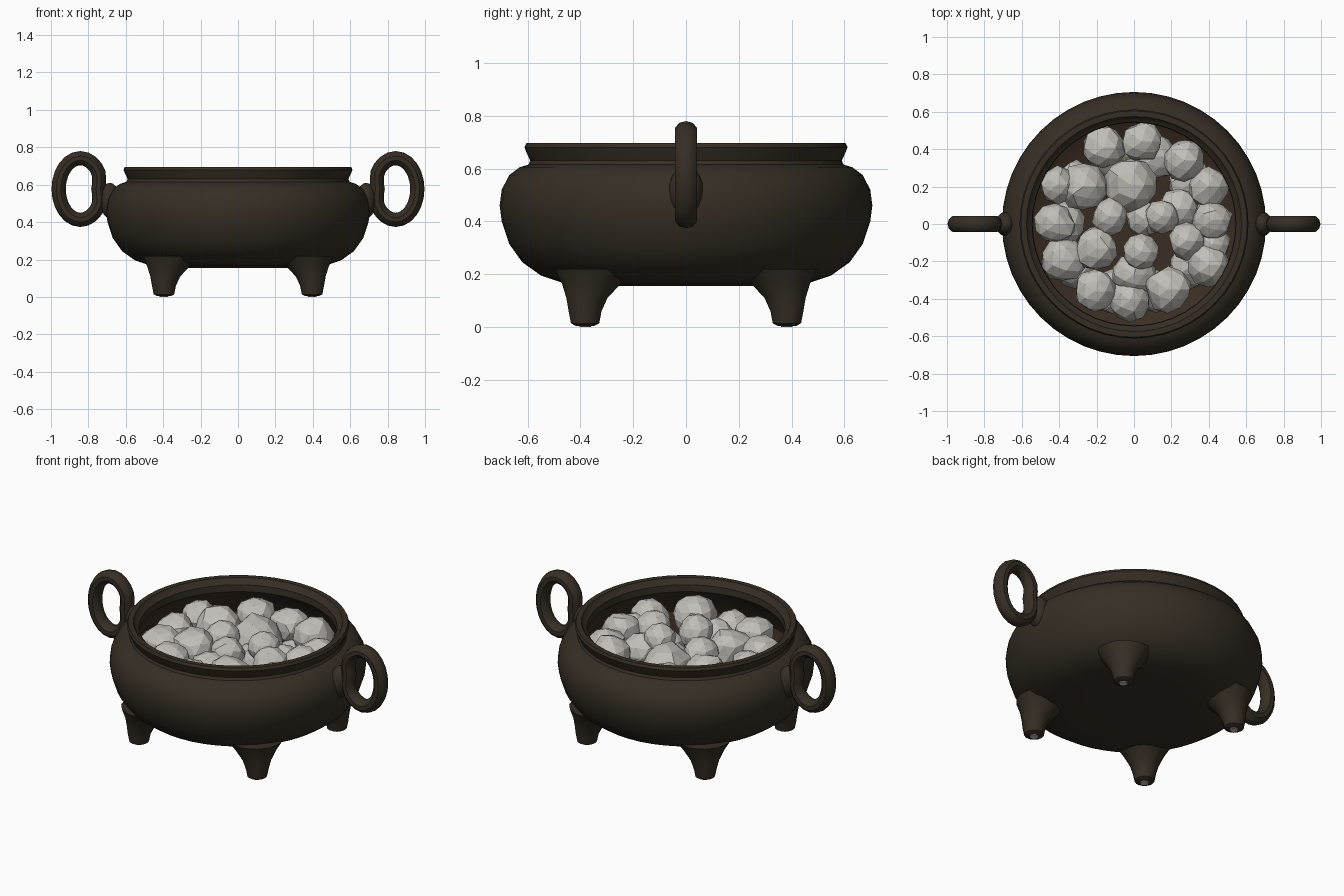
import bpy, bmesh, math, random
from mathutils import Vector, noise

if "Cube" in bpy.data.objects:
    bpy.data.objects.remove(bpy.data.objects["Cube"])

random.seed(4)

def material(name, rgb):
    m = bpy.data.materials.new(name)
    m.diffuse_color = (*rgb, 1)
    m.use_nodes = True
    m.node_tree.nodes["Principled BSDF"].inputs["Base Color"].default_value = m.diffuse_color
    return m

IRON = material("dark bronze", (0.036, 0.027, 0.018))
INNER = material("inner brown", (0.042, 0.026, 0.016))
STONE = material("pale stone", (0.53, 0.52, 0.48))

def make(name, bm, mats, smooth=True):
    bmesh.ops.recalc_face_normals(bm, faces=bm.faces)
    me = bpy.data.meshes.new(name)
    bm.to_mesh(me)
    bm.free()
    for m in mats:
        me.materials.append(m)
    ob = bpy.data.objects.new(name, me)
    bpy.context.collection.objects.link(ob)
    if smooth:
        bpy.context.view_layer.objects.active = ob
        ob.select_set(True)
        bpy.ops.object.shade_smooth_by_angle(angle=math.radians(35))
        ob.select_set(False)
    return ob

def loft(rings, closed=False, caps=True):
    """Skin a list of equally sized point rings."""
    bm = bmesh.new()
    vs = [[bm.verts.new(p) for p in r] for r in rings]
    n, count = len(vs[0]), len(vs)
    for i in range(count if closed else count - 1):
        a, b = vs[i], vs[(i + 1) % count]
        for j in range(n):
            k = (j + 1) % n
            bm.faces.new((a[j], a[k], b[k], b[j]))
    if caps and not closed:
        bm.faces.new(vs[0])
        bm.faces.new(vs[-1])
    return bm

def circle(cx, cy, z, r, n):
    return [(cx + r * math.cos(2 * math.pi * i / n),
             cy + r * math.sin(2 * math.pi * i / n), z) for i in range(n)]

# Bowl: outside from the base up, over the lip, then down the inside
outer = [(0.3, 0.155), (0.46, 0.165), (0.55, 0.195), (0.62, 0.245), (0.67, 0.315),
         (0.698, 0.4), (0.706, 0.46), (0.698, 0.52), (0.67, 0.575), (0.63, 0.605),
         (0.597, 0.615), (0.59, 0.63), (0.604, 0.66), (0.612, 0.68), (0.605, 0.696)]
inner = [(0.575, 0.696), (0.562, 0.675), (0.545, 0.665), (0.542, 0.625), (0.6, 0.57),
         (0.645, 0.46), (0.61, 0.33), (0.5, 0.24), (0.3, 0.21)]
bm = loft([circle(0, 0, z, r, 48) for r, z in outer + inner])
for f in bm.faces:
    c = f.calc_center_median()
    if (0.2 < c.z < 0.62 and f.normal.length >= 0 and
            all(min((Vector((v.co.xy.length, v.co.z)) - Vector(p)).length for p in inner) < 1e-4
                for v in f.verts)):
        f.material_index = 1
make("bowl", bm, [IRON, INNER])

# Four feet flaring into the belly, with small pale worn tips
foot = [(0.55, 0.004, 0.036), (0.55, 0.014, 0.055), (0.55, 0.06, 0.064),
        (0.54, 0.11, 0.08), (0.515, 0.165, 0.115), (0.49, 0.22, 0.16)]
for sx in (-1, 1):
    for sy in (-1, 1):
        side = ("left" if sx < 0 else "right") + ("_front" if sy < 0 else "_back")
        make("foot_" + side, loft([circle(sx * d * 0.72, sy * d * 0.695, z, r, 14)
                                   for d, z, r in foot]), [IRON])
        x, y = sx * 0.396, sy * 0.382
        make("foot_tip_" + side, loft([circle(x, y, 0, 0.022, 10),
                                       circle(x, y, 0.006, 0.025, 10)]), [STONE])

# Ring handles, pinched inwards where they meet the lug
for s in (-1, 1):
    side = "left" if s < 0 else "right"
    rings = []
    for i in range(24):
        a = 2 * math.pi * i / 24
        c, si = math.cos(a), math.sin(a)
        pinch = 0.02 * math.exp(-((a - math.pi) / 0.35) ** 2)
        centre = Vector((0.843 + (0.116 + -pinch) * c, 0, 0.577 + 0.165 * si))
        out = Vector((c / 0.116, 0, si / 0.165)).normalized()
        ring = []
        for j in range(10):
            b = 2 * math.pi * j / 10
            p = centre + out * 0.038 * math.cos(b) + Vector((0, 0.044 * math.sin(b), 0))
            ring.append((p.x * s, p.y, p.z))
        rings.append(ring)
    make("handle_" + side, loft(rings, closed=True), [IRON])
    # lug joining ring to bowl
    bm = bmesh.new()
    bmesh.ops.create_uvsphere(bm, u_segments=14, v_segments=10, radius=1)
    for v in bm.verts:
        v.co = Vector((s * 0.685 + v.co.x * 0.055, v.co.y * 0.065, 0.515 + v.co.z * 0.095))
    make("lug_" + side, bm, [IRON])

# Faceted stones heaped in the bowl: x, y, radius, height
stones = [(-.16, .41, .12, .53), (.04, .44, .11, .52), (.27, .34, .115, .55), (.40, .2, .11, .52),
          (.42, .02, .11, .54), (.40, -.22, .12, .53), (.42, -.11, .1, .5), (.18, -.35, .125, .55),
          (-.02, -.41, .115, .5), (-.21, -.36, .115, .54), (-.38, -.19, .125, .52),
          (-.42, 0, .11, .53), (-.41, .21, .1, .54), (-.27, .2, .13, .52), (-.02, .21, .15, .5),
          (-.13, .04, .1, .56), (-.2, -.13, .12, .54), (.04, -.15, .1, .57), (.15, .04, .095, .57),
          (.28, -.09, .1, .55), (.24, .08, .11, .49), (0, -.27, .12, .5), (.05, .03, .1, .46)]
# hidden lower layer
for i in range(10):
    a = 2 * math.pi * i / 10
    stones.append((0.38 * math.cos(a), 0.38 * math.sin(a), 0.12, 0.37))
for n, (x, y, r, z) in enumerate(stones):
    bm = bmesh.new()
    bmesh.ops.create_icosphere(bm, subdivisions=2, radius=1)
    seed = Vector((n * 3.7, n * 1.3, 5))
    squash = random.uniform(0.85, 1.0)
    for v in bm.verts:
        k = r * (1 + 0.14 * noise.noise(v.co * 1.3 + seed))
        v.co = Vector((x + v.co.x * k, y + v.co.y * k, z + v.co.z * k * squash))
    # chip a few flat facets into each stone
    for _ in range(6):
        d = Vector([random.gauss(0, 1) for _ in range(3)]).normalized()
        o = Vector((x, y, z))
        for v in bm.verts:
            over = (v.co - o).dot(d) - r * 0.86
            if over > 0:
                v.co -= d * over
    make("stone_%02d" % (n + 1), bm, [STONE], smooth=False)
